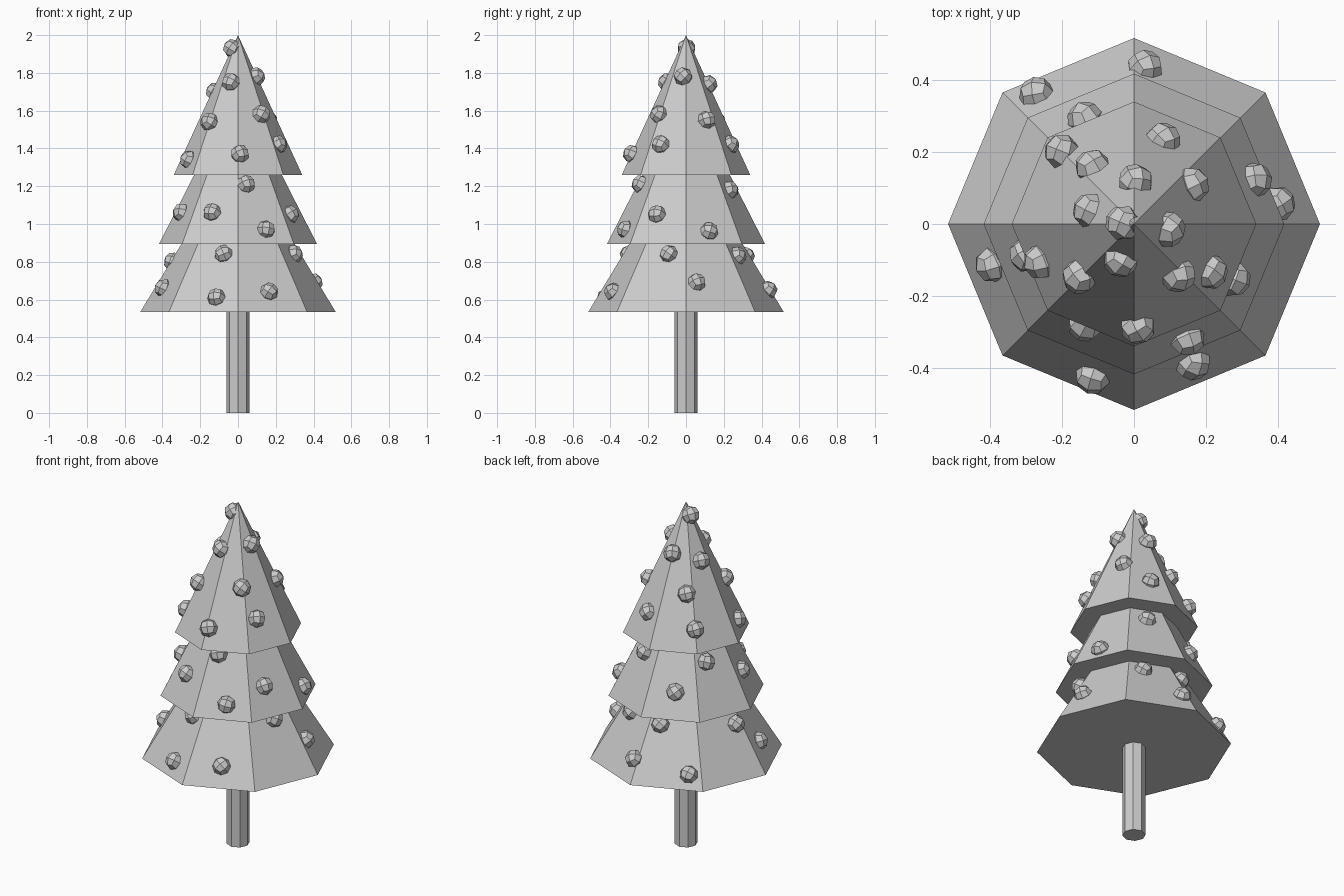
import bpy, bmesh, math, random
from mathutils import Vector, Matrix

cube = bpy.data.objects.get("Cube")
if cube:
    bpy.data.objects.remove(cube, do_unlink=True)

random.seed(4)
SIDES = 8
STEP = math.tau / SIDES

# One plain grey for the whole model
grey = bpy.data.materials.new("plain grey")
grey.use_nodes = True
grey.diffuse_color = (0.6, 0.6, 0.6, 1)
grey.node_tree.nodes["Principled BSDF"].inputs["Base Color"].default_value = grey.diffuse_color


def add_object(name, bm, matrix=Matrix()):
    mesh = bpy.data.meshes.new(name)
    bm.to_mesh(mesh)
    bm.free()
    mesh.materials.append(grey)
    obj = bpy.data.objects.new(name, mesh)
    obj.matrix_world = matrix
    bpy.context.scene.collection.objects.link(obj)
    return obj


def add_cone(name, low, high, radius_low, radius_high):
    bm = bmesh.new()
    # A corner of the octagon points along +x
    bmesh.ops.create_cone(bm, cap_ends=True, segments=SIDES, radius1=radius_low,
                          radius2=radius_high, depth=high - low,
                          matrix=Matrix.Translation((0, 0, (low + high) / 2)))
    bmesh.ops.remove_doubles(bm, verts=bm.verts, dist=0.0001)
    bmesh.ops.recalc_face_normals(bm, faces=bm.faces)
    return add_object(name, bm)


def add_bauble(name, tier, angle, z, size=0.05):
    base, apex, radius = tier
    # Middle of the flat side that this angle falls on
    side = (math.floor(angle / STEP) + 0.5) * STEP
    apothem = radius * math.cos(STEP / 2) * (apex - z) / (apex - base)
    reach = apothem / math.cos(angle - side)
    place = Vector((reach * math.cos(angle), reach * math.sin(angle), z))
    slope = radius * math.cos(STEP / 2) / (apex - base)
    normal = Vector((math.cos(side), math.sin(side), slope))
    # Faceted ball: a cube divided once and rounded
    bm = bmesh.new()
    bmesh.ops.create_cube(bm, size=1)
    bmesh.ops.subdivide_edges(bm, edges=bm.edges[:], cuts=1, use_grid_fill=True)
    for v in bm.verts:
        v.co = v.co.normalized() * size
    turn = normal.to_track_quat('Z', 'Y').to_matrix().to_4x4()
    spin = Matrix.Rotation(random.uniform(0, math.pi), 4, 'Z')
    tilt = Matrix.Rotation(random.uniform(-0.3, 0.3), 4, 'X')
    add_object(name, bm, Matrix.Translation(place) @ turn @ tilt @ spin)


# Trunk
add_cone("trunk", 0, 0.6, 0.062, 0.062)

# Foliage tiers: base height, apex height, corner radius
tiers = {
    "lower": (0.535, 1.39, 0.517),
    "middle": (0.895, 1.715, 0.418),
    "upper": (1.26, 2.0, 0.34),
}
# Baubles on each tier: angle in degrees -> height
baubles = {
    "lower": {86: .65, 127: .61, 8: .69, 196: .66, 293: .64, 255: .61,
              256: .84, 175: .8, 343: .84, 100: .83, 59: .83},
    "middle": {115: 1.03, 20: .96, 196: 1.06, 331: 1.05, 244: 1.06,
               295: .97, 280: 1.21, 66: 1.18, 149: 1.17},
    "upper": {135: 1.38, 126: 1.55, 88: 1.74, 71: 1.42, 34: 1.55, 351: 1.78,
              163: 1.7, 175: 1.93, 250: 1.75, 224: 1.54, 202: 1.34,
              311: 1.58, 328: 1.42, 272: 1.37},
}
for tier_name, tier in tiers.items():
    base, apex, radius = tier
    add_cone(tier_name + "_foliage", base, apex, radius, 0)
    for degrees, height in baubles[tier_name].items():
        add_bauble(tier_name + "_bauble", tier, math.radians(degrees), height)
